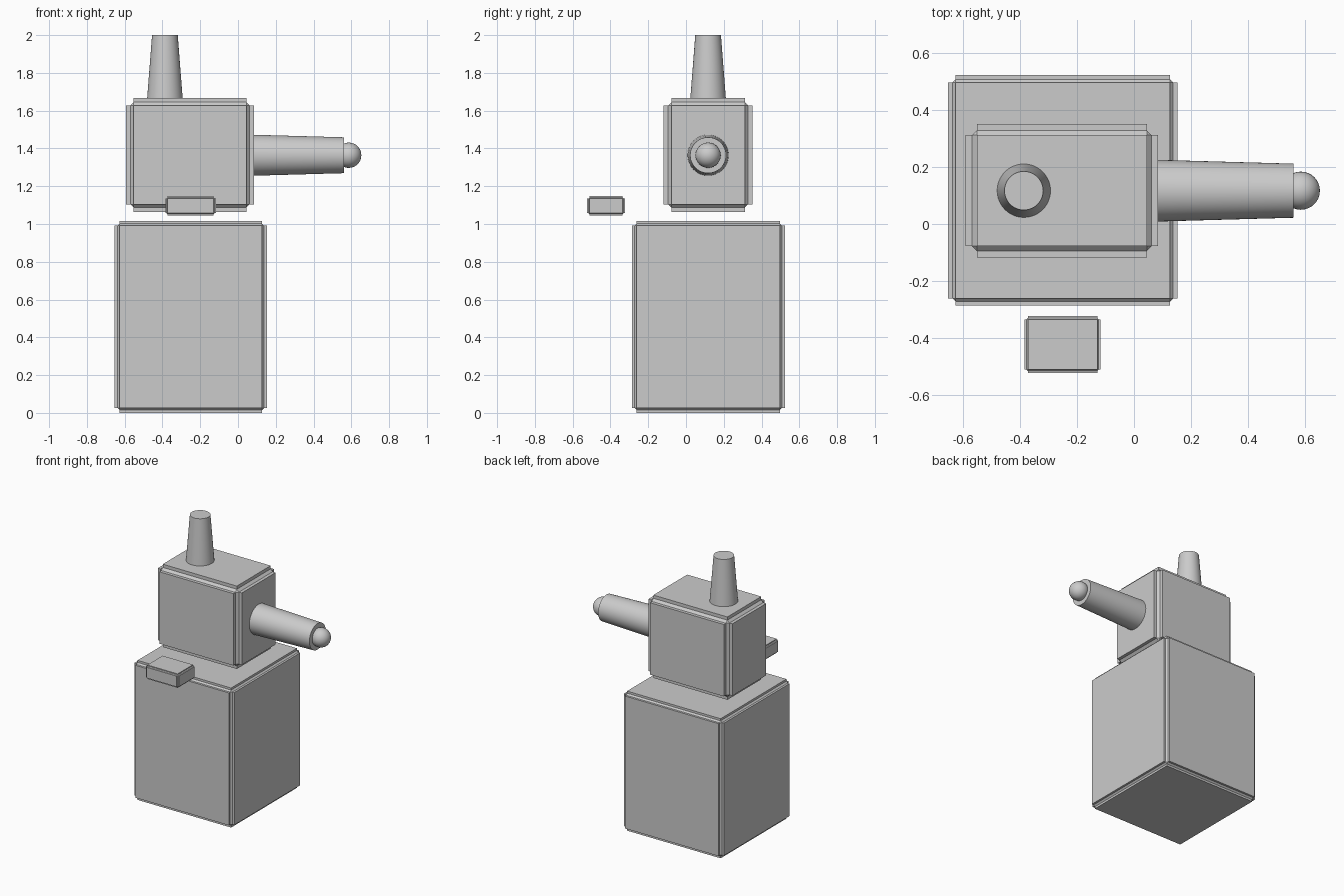
import bpy, math

if "Cube" in bpy.data.objects:
    bpy.data.objects.remove(bpy.data.objects["Cube"])

Y = 0.117  # shared centre line of body, head, arm and chimney


def finish(obj, name):
    obj.name = obj.data.name = name
    bpy.ops.object.shade_smooth_by_angle(angle=math.radians(30))
    return obj


def grooved_box(name, lo, hi, groove):
    """Box whose edges are cut inward with a stepped bevel."""
    size = [b - a for a, b in zip(lo, hi)]
    centre = [(a + b) / 2 for a, b in zip(lo, hi)]
    bpy.ops.mesh.primitive_cube_add(size=1, location=centre)
    obj = bpy.context.object
    obj.scale = size
    bpy.ops.object.transform_apply(location=False, rotation=False, scale=True)
    bevel = obj.modifiers.new("Groove", 'BEVEL')
    bevel.width = groove
    bevel.segments = 3
    bevel.profile = 0.0
    bevel.limit_method = 'NONE'
    bpy.ops.object.modifier_apply(modifier=bevel.name)
    return finish(obj, name)


def taper(name, r1, r2, length, centre, rotation=(0, 0, 0)):
    bpy.ops.mesh.primitive_cone_add(vertices=48, radius1=r1, radius2=r2, depth=length,
                                    location=centre, rotation=rotation)
    return finish(bpy.context.object, name)


# Body, head and the small floating block in front
grooved_box("body", (-0.653, -0.287, 0), (0.153, 0.523, 1.017), 0.026)
grooved_box("head", (-0.592, -0.118, 1.064), (0.085, 0.352, 1.668), 0.040)
grooved_box("front_block", (-0.385, -0.523, 1.045), (-0.117, -0.323, 1.147), 0.012)

# Chimney on the head
taper("chimney", 0.096, 0.068, 0.36, (-0.387, Y, 1.82))

# Arm pointing to +x, with a ball at its tip
taper("arm", 0.109, 0.095, 0.50, (0.31, Y, 1.364), (0, math.pi / 2, 0))
bpy.ops.mesh.primitive_uv_sphere_add(segments=32, ring_count=16, radius=0.067,
                                     location=(0.586, Y, 1.364), rotation=(0, math.pi / 2, 0))
finish(bpy.context.object, "arm_tip")
